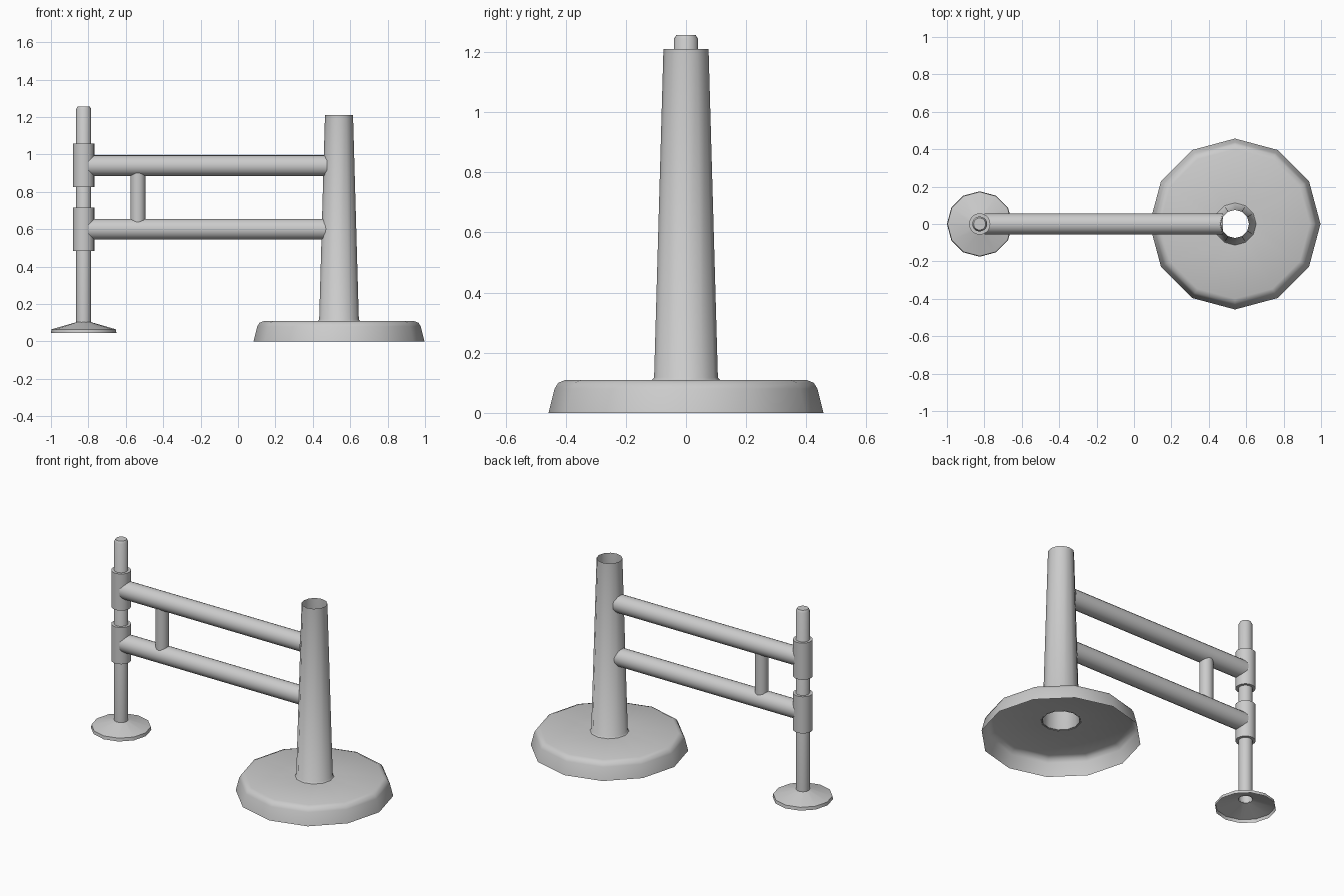
import bpy, math
from mathutils import Matrix, Vector

cube = bpy.data.objects.get("Cube")
if cube:
    bpy.data.objects.remove(cube)

grey = bpy.data.materials.new("light grey")
grey.use_nodes = True
colour = (0.6, 0.6, 0.6, 1)
grey.diffuse_color = colour
grey.node_tree.nodes["Principled BSDF"].inputs["Base Color"].default_value = colour


def lathe(name, profile, origin, sides, axis="z", cap_start=False, cap_end=False):
    """Turn a (radius, height) profile into a shell around an axis."""
    turn = Matrix.Rotation(math.pi / 2, 3, "Y") if axis == "x" else Matrix.Identity(3)
    verts, faces = [], []
    for r, h in profile:
        for i in range(sides):
            a = 2 * math.pi * i / sides
            verts.append(turn @ Vector((r * math.cos(a), r * math.sin(a), h)) + Vector(origin))
    for k in range(len(profile) - 1):
        for i in range(sides):
            j = (i + 1) % sides
            faces.append((k * sides + i, k * sides + j, (k + 1) * sides + j, (k + 1) * sides + i))
    if cap_start:
        faces.append(tuple(reversed(range(sides))))
    if cap_end:
        faces.append(tuple(range((len(profile) - 1) * sides, len(profile) * sides)))
    mesh = bpy.data.meshes.new(name)
    mesh.from_pydata(verts, [], faces)
    mesh.materials.append(grey)
    ob = bpy.data.objects.new(name, mesh)
    bpy.context.collection.objects.link(ob)
    bpy.ops.object.select_all(action="DESELECT")
    ob.select_set(True)
    bpy.context.view_layer.objects.active = ob
    bpy.ops.object.shade_smooth_by_angle(angle=math.radians(45))
    return ob


POST_X, POLE_X = 0.54, -0.825

# Hollow weighted base and open tapered post
lathe("base", [(0.457, 0), (0.437, 0.08), (0.425, 0.1), (0.4, 0.11), (0.107, 0.11)],
      (POST_X, 0, 0), 12)
lathe("post", [(0.115, 0.108), (0.106, 0.118), (0.075, 1.21)], (POST_X, 0, 0), 12)

# Slim pole with a hollow dished foot
lathe("foot", [(0.175, 0.045), (0.172, 0.065), (0.04, 0.103)], (POLE_X, 0, 0), 12)
lathe("pole", [(0.04, 0.1), (0.04, 1.243), (0.032, 1.257)], (POLE_X, 0, 0), 20, cap_end=True)

# Two hinge collars and the rails they carry
for level, collar_z, rail_z in (("lower", 0.6, 0.6), ("upper", 0.942, 0.94)):
    lathe(level + "_collar", [(0.057, -0.117), (0.057, 0.117)],
          (POLE_X, 0, collar_z), 20, cap_start=True, cap_end=True)
    lathe(level + "_rail", [(0.056, -0.8), (0.056, 0.477)], (0, 0, rail_z), 20, axis="x")

# Upright strut between the rails
lathe("strut", [(0.04, 0.63), (0.04, 0.91)], (-0.535, 0, 0), 16)
